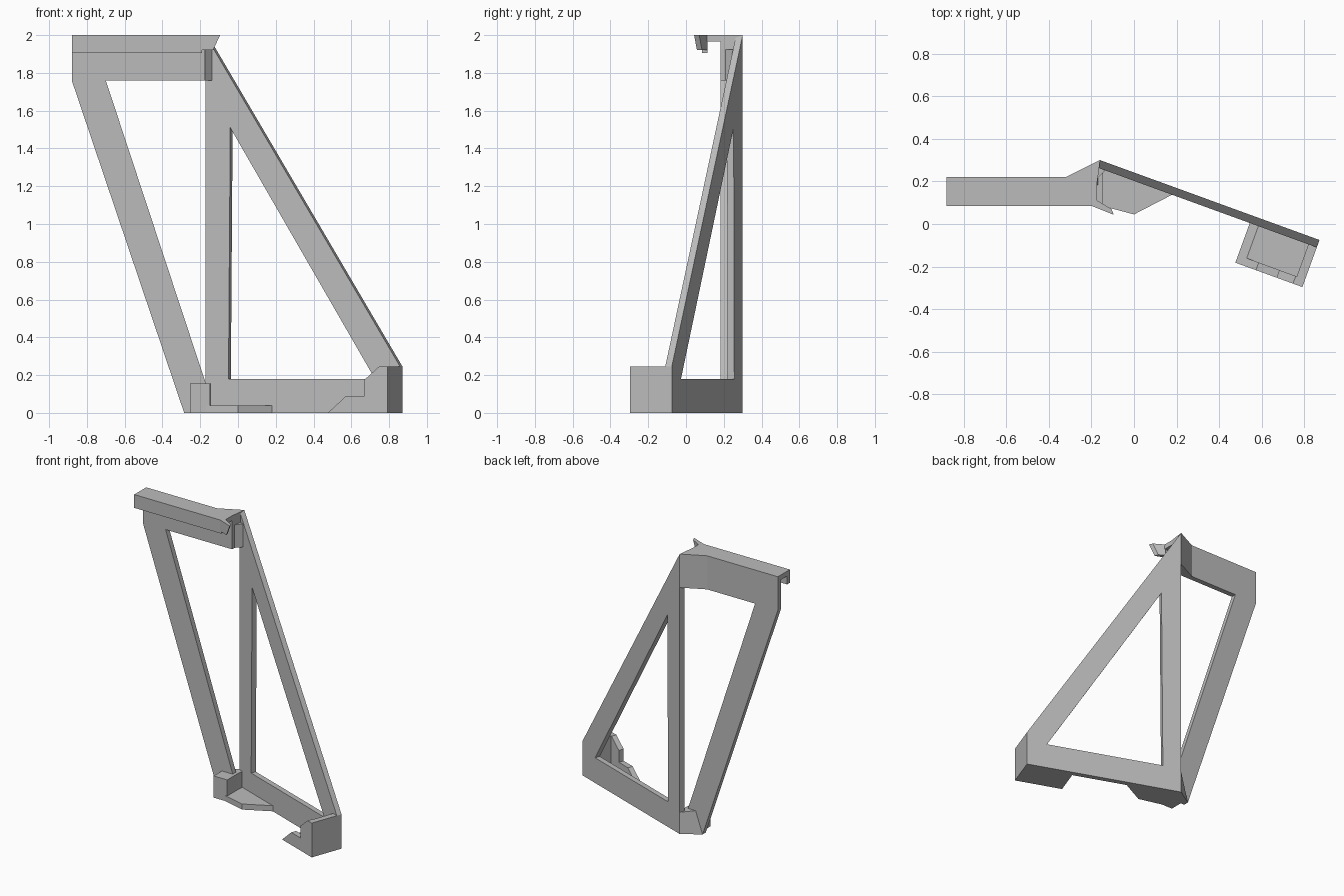
import bpy, bmesh, math
from mathutils import Matrix

cube = bpy.data.objects.get("Cube")
if cube:
    bpy.data.objects.remove(cube, do_unlink=True)

grey = bpy.data.materials.new("plain_grey")
grey.use_nodes = True
colour = (0.5, 0.5, 0.5, 1)
grey.diffuse_color = colour
grey.node_tree.nodes["Principled BSDF"].inputs["Base Color"].default_value = colour

# Local frame of the slanted wing: x runs along it, -y faces forward
WING = Matrix.Translation((-0.16, 0.30, 0)) @ Matrix.Rotation(math.radians(-20), 4, 'Z')
FLAT = Matrix.Identity(4)


def finish(name, bm, matrix):
    bmesh.ops.recalc_face_normals(bm, faces=bm.faces)
    mesh = bpy.data.meshes.new(name)
    bm.to_mesh(mesh)
    bm.free()
    mesh.materials.append(grey)
    mesh.transform(matrix)
    obj = bpy.data.objects.new(name, mesh)
    bpy.context.collection.objects.link(obj)
    return obj


def panel(name, points, y0, y1, matrix=FLAT, faces=None):
    """Upright plate: an x-z outline extruded from y0 to y1."""
    bm = bmesh.new()
    verts = [bm.verts.new((x, y0, z)) for x, z in points]
    for face in faces or [range(len(points))]:
        bm.faces.new([verts[i] for i in face])
    result = bmesh.ops.extrude_face_region(bm, geom=bm.faces[:], use_keep_orig=True)
    for v in result["geom"]:
        if isinstance(v, bmesh.types.BMVert):
            v.co.y = y1
    return finish(name, bm, matrix)


def slab(name, plan, z0, z1, matrix=FLAT, lower=None):
    """Level block: an x-y plan between two heights, optionally tapered."""
    bm = bmesh.new()
    low = [bm.verts.new((x, y, z0)) for x, y in lower or plan]
    top = [bm.verts.new((x, y, z1)) for x, y in plan]
    bm.faces.new(low)
    bm.faces.new(top)
    n = len(plan)
    for i in range(n):
        j = (i + 1) % n
        bm.faces.new((low[i], low[j], top[j], top[i]))
    return finish(name, bm, matrix)


def rect(a, b, c, d):
    return [(a, c), (b, c), (b, d), (a, d)]


# Slanted wing: triangular frame with a triangular opening
W, T = 1.097, 0.037
panel("wing_frame",
      [(0, 0), (W, 0), (W, 0.245), (0, 2), (0.13, 0.18), (0.955, 0.18), (0.14, 1.51)],
      0, -T, WING,
      [(0, 1, 5, 4), (1, 2, 5), (2, 3, 6, 5), (3, 0, 4, 6)])

# Outer foot pocket: floor, end wall and stepped front lip
panel("outer_foot_floor", [(0.762, 0), (W, 0), (W, 0.037), (0.805, 0.037)],
      -T, -0.235, WING)
panel("outer_foot_end", rect(1.055, W, 0, 0.245), -T, -0.235, WING)
panel("outer_foot_lip",
      [(0.762, 0), (W, 0), (W, 0.245), (1.05, 0.245), (0.968, 0.175),
       (0.968, 0.09), (0.865, 0.09)],
      -0.197, -0.235, WING)

# Straight side: top bar and inclined leg in one plate
panel("side_frame",
      [(-0.88, 2), (-0.88, 1.76), (-0.285, 0), (-0.17, 0), (-0.17, 0.155),
       (-0.70, 1.76), (-0.175, 1.76), (-0.175, 2)],
      0.183, 0.22)

# Hooked rail along the top
slab("rail_top", rect(-0.88, -0.175, 0.085, 0.22), 1.965, 2)
slab("rail_lip", rect(-0.88, -0.19, 0.085, 0.115), 1.905, 2)
slab("rail_lip_tip",
     [(-0.2, 0.085), (-0.095, 0.043), (-0.105, 0.07), (-0.18, 0.115)], 1.92, 2,
     lower=[(-0.2, 0.085), (-0.132, 0.058), (-0.14, 0.085), (-0.18, 0.115)])

# Flared joints between the side frame and the wing
slab("upper_joint",
     [(-0.32, 0.22), (-0.16, 0.30), (-0.137, 0.25), (-0.175, 0.21),
      (-0.175, 0.183), (-0.32, 0.183)], 1.76, 1.925)
slab("upper_joint_cap",
     [(-0.32, 0.22), (-0.16, 0.30), (-0.165, 0.25), (-0.175, 0.183), (-0.32, 0.183)],
     1.925, 2)
slab("lower_joint",
     [(-0.23, 0.22), (-0.16, 0.30), (-0.145, 0.25), (-0.15, 0.183), (-0.23, 0.183)],
     0, 0.155, lower=[(-0.285, 0.22), (-0.16, 0.30), (-0.145, 0.25),
                      (-0.15, 0.183), (-0.285, 0.183)])

# Inner foot: upright block and thin floor plate
slab("inner_foot_block", rect(-0.255, -0.148, 0.09, 0.2), 0, 0.155)
slab("inner_foot_floor",
     [(-0.17, 0.09), (0, 0.045), (0.18, 0.138), (-0.165, 0.27)], 0, 0.04)
